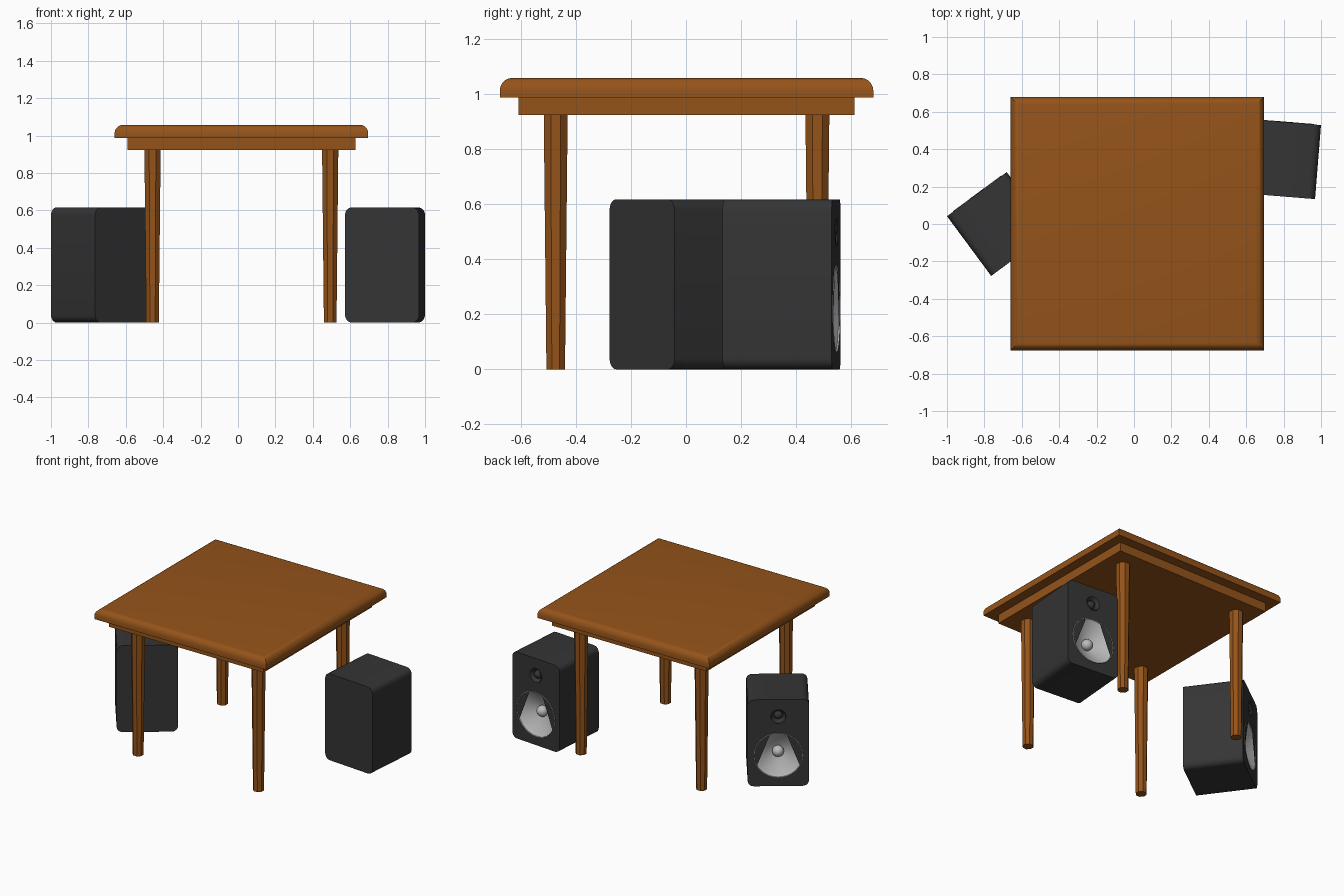
import bpy, bmesh
from math import radians, cos, sin, pi
from mathutils import Matrix

if "Cube" in bpy.data.objects:
    bpy.data.objects.remove(bpy.data.objects["Cube"])


def material(name, rgb):
    m = bpy.data.materials.new(name)
    m.diffuse_color = (*rgb, 1)
    m.use_nodes = True
    m.node_tree.nodes["Principled BSDF"].inputs["Base Color"].default_value = m.diffuse_color
    return m


WOOD = material("wood", (0.30, 0.088, 0.010))
BLACK = material("black_cabinet", (0.035, 0.035, 0.035))
GREY = material("grey_cone", (0.5, 0.5, 0.5))


def add(name, bm, mat, smooth=False, matrix=Matrix()):
    me = bpy.data.meshes.new(name)
    bm.to_mesh(me)
    bm.free()
    me.materials.append(mat)
    ob = bpy.data.objects.new(name, me)
    bpy.context.collection.objects.link(ob)
    ob.matrix_world = matrix
    if smooth:
        bpy.ops.object.select_all(action='DESELECT')
        ob.select_set(True)
        bpy.context.view_layer.objects.active = ob
        bpy.ops.object.shade_smooth_by_angle(angle=radians(35))
    return ob


# ---- Table ----
CX, CY = 0.018, 0.002


def slab(half, z0, z1, bevel=0):
    bm = bmesh.new()
    bmesh.ops.create_cube(bm, size=1, matrix=Matrix.Translation((CX, CY, (z0 + z1) / 2))
                          @ Matrix.Diagonal((2 * half, 2 * half, z1 - z0, 1)))
    if bevel:
        top = [e for e in bm.edges if all(v.co.z > z1 - 1e-4 for v in e.verts)]
        bmesh.ops.bevel(bm, geom=top, offset=bevel, segments=5, profile=0.5, affect='EDGES')
    return bm


add("table_top", slab(0.678, 0.987, 1.058, 0.046), WOOD, True)
add("table_apron", slab(0.61, 0.924, 0.987), WOOD)

# Tapered octagonal legs
for sx, xn in ((-1, "left"), (1, "right")):
    for sy, yn in ((-1, "front"), (1, "back")):
        bm = bmesh.new()
        bmesh.ops.create_cone(bm, cap_ends=True, segments=8, radius1=0.0365, radius2=0.047,
                              depth=0.924, matrix=Matrix.Rotation(pi / 8, 4, 'Z'))
        add(f"{yn}_{xn}_leg", bm, WOOD,
            matrix=Matrix.Translation((CX + 0.475 * sx, CY + 0.475 * sy, 0.462)))

# ---- Speakers (local front faces +y) ----
H, W, R, F = 0.617, 0.1985, 0.04, 0.1985
WZ, WR, TZ, TR, SEG = 0.22, 0.16, 0.497, 0.05, 32


def circle(bm, r, y, z, a0=0.0, a1=2 * pi, n=SEG, closed=True):
    k = n if closed else n - 1
    return [bm.verts.new((r * cos(a0 + (a1 - a0) * i / k), y, z + r * sin(a0 + (a1 - a0) * i / k)))
            for i in range(n)]


def loop_edges(bm, vs):
    return [bm.edges.get(p) or bm.edges.new(p) for p in zip(vs, vs[1:] + vs[:1])]


def outline(bm, y):
    pts = []
    for q, (sx, cz) in enumerate(((1, H - R), (-1, H - R), (-1, R), (1, R))):
        for i in range(6):
            a = (q + i / 5) * pi / 2
            pts.append(bm.verts.new((sx * (W - R) + R * cos(a), y, cz + R * sin(a))))
    return pts


def cabinet():
    bm = bmesh.new()
    front, back = outline(bm, F), outline(bm, -F)
    n = len(front)
    for i in range(n):
        j = (i + 1) % n
        bm.faces.new((front[i], front[j], back[j], back[i]))
    bm.faces.new(back)
    # front baffle with two driver openings
    edges = loop_edges(bm, front)
    for r, z in ((WR, WZ), (TR, TZ)):
        edges += loop_edges(bm, circle(bm, r, F, z))
    bmesh.ops.triangle_fill(bm, use_beauty=True, use_dissolve=False, edges=edges, normal=(0, 1, 0))
    bmesh.ops.recalc_face_normals(bm, faces=bm.faces)
    # flat segments covering the upper sides of the woofer opening
    for a0, a1 in ((70, -28), (208, 110)):
        bm.faces.new(circle(bm, WR - 0.003, F, WZ, radians(a0), radians(a1), 10, False))
    return bm


def revolve(profile, z):
    """Spin (radius, offset from baffle) points, outer to inner, about y."""
    bm = bmesh.new()
    rings = [circle(bm, max(r, 1e-4), F + d, z) for r, d in profile]
    for a, b in zip(rings, rings[1:]):
        for i in range(SEG):
            j = (i + 1) % SEG
            bm.faces.new((a[i], b[i], b[j], a[j]))
    return bm


def dome(r, d, start=0):
    return [(r * cos(radians(t)), d + r * sin(radians(t))) for t in range(start, 91, 15)]


for side, x, y, turn in (("right", 0.786, 0.347, -4.6), ("left", -0.722, 0.0, 36.5)):
    M = Matrix.Translation((x, y, 0)) @ Matrix.Rotation(radians(turn), 4, 'Z')
    add(side + "_speaker_cabinet", cabinet(), BLACK, True, M)
    add(side + "_woofer_cone", revolve([(WR, 0), (WR - 0.001, 0.003), (WR - 0.003, 0.003),
                                        (WR - 0.004, -0.003), (0.03, -0.085), (0, -0.085)], WZ),
        GREY, True, M)
    add(side + "_woofer_dust_cap", revolve(dome(0.038, -0.065, -45), WZ), GREY, True, M)
    add(side + "_tweeter_horn", revolve([(TR, 0), (TR - 0.002, 0.003), (TR - 0.006, 0),
                                         (0.03, -0.025), (0, -0.025)], TZ), BLACK, True, M)
    add(side + "_tweeter_dome", revolve(dome(0.028, -0.025), TZ), BLACK, True, M)
